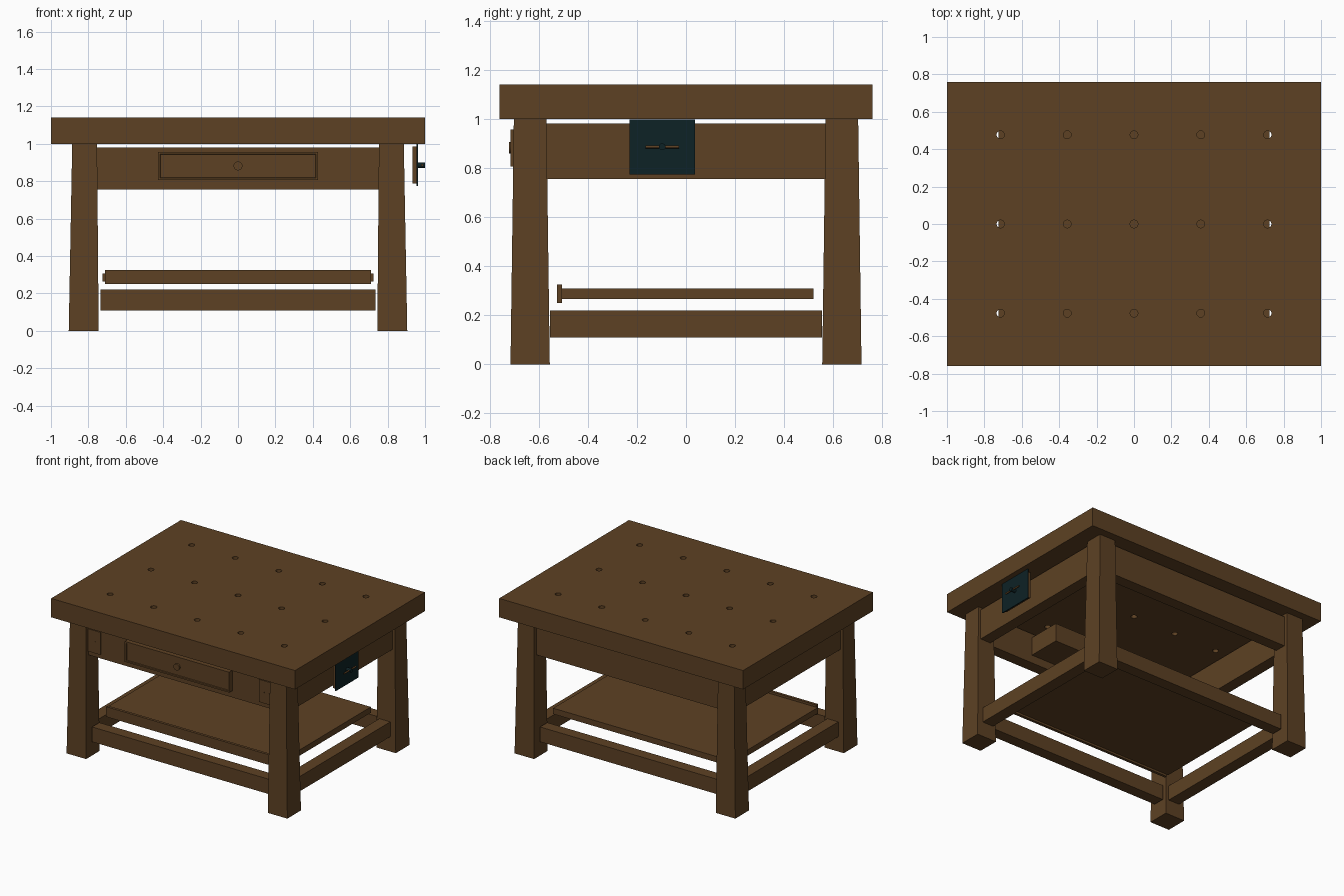
import bpy, bmesh, math
from mathutils import Matrix, Vector

cube = bpy.data.objects.get("Cube")
if cube:
    bpy.data.objects.remove(cube, do_unlink=True)


def material(name, color):
    m = bpy.data.materials.new(name)
    m.use_nodes = True
    m.diffuse_color = color
    m.node_tree.nodes["Principled BSDF"].inputs["Base Color"].default_value = color
    return m


WOOD = material("brown wood", (0.11, 0.053, 0.017, 1))
IRON = material("dark teal iron", (0.004, 0.016, 0.019, 1))


def finish(name, bm, mat):
    mesh = bpy.data.meshes.new(name)
    bm.to_mesh(mesh)
    bm.free()
    mesh.materials.append(mat)
    ob = bpy.data.objects.new(name, mesh)
    bpy.context.collection.objects.link(ob)
    return ob


def box_mesh(x, y, z):
    """Box from three (low, high) ranges."""
    bm = bmesh.new()
    bmesh.ops.create_cube(bm, size=1)
    ranges = (x, y, z)
    for v in bm.verts:
        v.co = Vector([r[0] if c < 0 else r[1] for c, r in zip(v.co, ranges)])
    return bm


def box(name, x, y, z, mat=WOOD):
    return finish(name, box_mesh(x, y, z), mat)


def add_rod(bm, start, end, radius, sides=16):
    a, b = Vector(start), Vector(end)
    turn = (b - a).to_track_quat('Z', 'Y').to_matrix().to_4x4()
    bmesh.ops.create_cone(bm, cap_ends=True, segments=sides, radius1=radius,
                          radius2=radius, depth=(b - a).length,
                          matrix=Matrix.Translation((a + b) / 2) @ turn)


def rod(name, start, end, radius, mat=WOOD):
    bm = bmesh.new()
    add_rod(bm, start, end, radius)
    ob = finish(name, bm, mat)
    bpy.ops.object.select_all(action='DESELECT')
    ob.select_set(True)
    bpy.context.view_layer.objects.active = ob
    bpy.ops.object.shade_smooth_by_angle(angle=math.radians(40))
    return ob


def span(side, near, far):
    return tuple(sorted((side * near, side * far)))


# Bench top with a grid of through holes
top = box("bench_top", (-1, 1), (-0.76, 0.76), (1.0, 1.14))
bm = bmesh.new()
for i in range(-2, 3):
    for j in range(-1, 2):
        hx, hy = i * 0.357, j * 0.477
        add_rod(bm, (hx, hy, 0.9), (hx, hy, 1.25), 0.021)
cutter = finish("hole_cutter", bm, WOOD)
cutter.hide_render = True
mod = top.modifiers.new("holes", 'BOOLEAN')
mod.operation = 'DIFFERENCE'
mod.solver = 'EXACT'
mod.object = cutter
bpy.context.view_layer.objects.active = top
bpy.ops.object.modifier_apply(modifier=mod.name)
bpy.data.objects.remove(cutter, do_unlink=True)

# Four legs, narrowing towards the top
for sx, xname in ((-1, "right"), (1, "left")):
    for sy, yname in ((-1, "front"), (1, "back")):
        bm = box_mesh((-0.08, 0.08), (-0.08, 0.08), (0, 1.0))
        for v in bm.verts:
            k = 1 - 0.17 * v.co.z
            v.co.x = v.co.x * k + sx * (0.825 - 0.005 * v.co.z)
            v.co.y = v.co.y * k + sy * 0.635
        finish(f"{yname}_{xname}_leg", bm, WOOD)

# Aprons and lower stretchers
for s, name in ((-1, "front"), (1, "back")):
    box(f"{name}_apron", (-0.76, 0.76), span(s, 0.59, 0.675), (0.755, 0.98))
    box(f"{name}_stretcher", (-0.735, 0.735), span(s, 0.575, 0.66), (0.11, 0.22))
for s, name in ((-1, "right"), (1, "left")):
    box(f"{name}_apron", span(s, 0.785, 0.87), (-0.57, 0.57), (0.755, 0.98))
    box(f"{name}_stretcher", span(s, 0.77, 0.86), (-0.555, 0.555), (0.11, 0.22))

# Lower shelf with a front lip
box("shelf", (-0.725, 0.725), (-0.508, 0.52), (0.265, 0.308))
box("shelf_lip", (-0.712, 0.712), (-0.526, -0.506), (0.25, 0.325))

# Drawer: body, recessed front panel, knob
box("drawer_body", (-0.4, 0.4), (-0.7, -0.34), (0.815, 0.95))
bm = box_mesh((-0.428, 0.428), (-0.715, -0.675), (0.806, 0.957))
bm.normal_update()
face = min(bm.faces, key=lambda f: f.calc_center_median().y)
bmesh.ops.inset_individual(bm, faces=[face], thickness=0.016)
bmesh.ops.inset_individual(bm, faces=[face], thickness=0.003, depth=-0.006)
finish("drawer_front", bm, WOOD)
rod("drawer_knob", (0, -0.7, 0.882), (0, -0.721, 0.882), 0.024)

# Small plates with pegs beside the drawer
for s, name in ((-1, "right"), (1, "left")):
    box(f"{name}_plate", span(s, 0.65, 0.758), (-0.683, -0.67), (0.785, 0.952))
    for n, px in enumerate((0.69, 0.73)):
        rod(f"{name}_peg_{n + 1}", (s * px, -0.67, 0.867),
            (s * px, -0.685, 0.867), 0.005)

# Side vise: wooden jaw, iron plate, screw and handle
box("vise_jaw", (0.932, 0.955), (-0.22, 0.027), (0.787, 0.985))
box("vise_plate", (0.955, 0.962), (-0.23, 0.037), (0.774, 0.998), IRON)
rod("vise_screw", (0.96, -0.097, 0.886), (1.0, -0.097, 0.886), 0.014, IRON)
rod("vise_handle", (0.985, -0.166, 0.886), (0.985, -0.028, 0.886), 0.006)
